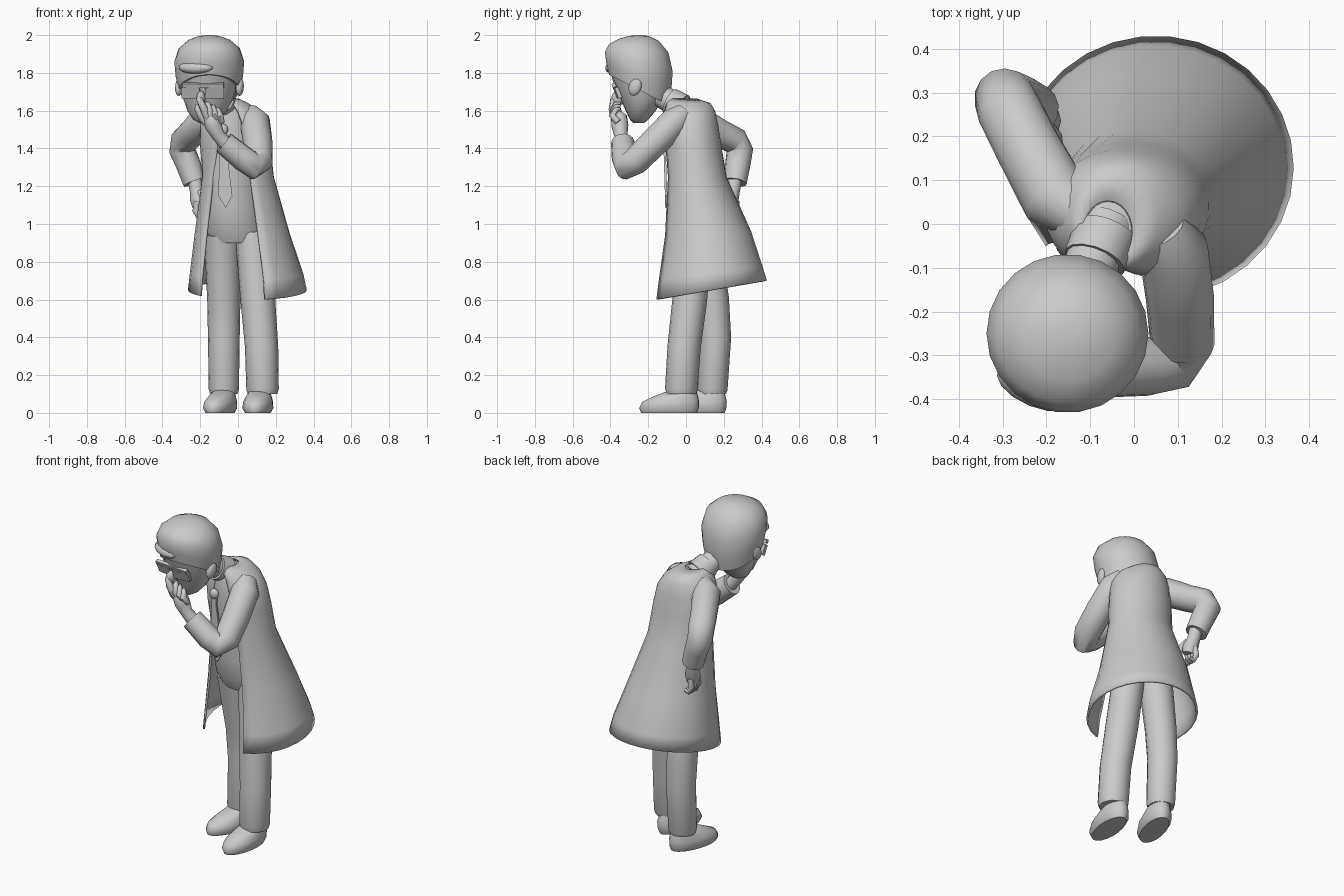
import bpy, bmesh
from math import sin, cos, radians, tau
from mathutils import Vector, Matrix

cube = bpy.data.objects.get("Cube")
if cube:
    bpy.data.objects.remove(cube)

grey = bpy.data.materials.new("plain_grey")
grey.use_nodes = True
grey.diffuse_color = (0.6, 0.6, 0.6, 1)
grey.node_tree.nodes["Principled BSDF"].inputs["Base Color"].default_value = (0.6, 0.6, 0.6, 1)


def finish(name, bm, angle=50):
    bmesh.ops.recalc_face_normals(bm, faces=bm.faces)
    mesh = bpy.data.meshes.new(name)
    bm.to_mesh(mesh)
    bm.free()
    mesh.materials.append(grey)
    obj = bpy.data.objects.new(name, mesh)
    bpy.context.collection.objects.link(obj)
    bpy.ops.object.select_all(action='DESELECT')
    obj.select_set(True)
    bpy.context.view_layer.objects.active = obj
    bpy.ops.object.shade_smooth_by_angle(angle=radians(angle))
    return obj


def skin(name, rings, closed=True, angle=50):
    """Join rings of points into a surface; closed rings get end caps."""
    bm = bmesh.new()
    loops = [[bm.verts.new(p) for p in ring] for ring in rings]
    n = len(loops[0])
    for a, b in zip(loops, loops[1:]):
        for i in range(n if closed else n - 1):
            j = (i + 1) % n
            bm.faces.new((a[i], a[j], b[j], b[i]))
    if closed:
        bm.faces.new(loops[0])
        bm.faces.new(loops[-1])
    return finish(name, bm, angle)


def stack(name, levels, n=20, tilt=0):
    """Horizontal ellipses: height, centre x, centre y, radius x, radius y."""
    return skin(name, [[(x + rx * cos(tau * i / n), y + ry * sin(tau * i / n),
                         z - tilt * ry * sin(tau * i / n)) for i in range(n)]
                       for z, x, y, rx, ry in levels])


def tube(name, path, n=12):
    """Round limb along points given as x, y, z, radius."""
    pts = [Vector(p[:3]) for p in path]
    last, turn, rings = Vector((0, 0, 1)), Matrix.Identity(3), []
    for k, p in enumerate(pts):
        d = (pts[min(k + 1, len(pts) - 1)] - pts[max(k - 1, 0)]).normalized()
        turn = last.rotation_difference(d).to_matrix() @ turn
        last = d
        r = path[k][3]
        rings.append([p + turn @ Vector((r * cos(tau * i / n), r * sin(tau * i / n), 0))
                      for i in range(n)])
    return skin(name, rings)


def ball(name, centre, size, yaw=0, pitch=0):
    bm = bmesh.new()
    bmesh.ops.create_uvsphere(bm, u_segments=14, v_segments=9, radius=1)
    bm.transform(Matrix.Translation(centre) @ Matrix.Rotation(radians(yaw), 4, 'Z')
                 @ Matrix.Rotation(radians(pitch), 4, 'X') @ Matrix.Diagonal((*size, 1)))
    return finish(name, bm)


def box(name, centre, size, yaw=0, pitch=0):
    bm = bmesh.new()
    bmesh.ops.create_cube(bm, size=1)
    bm.transform(Matrix.Translation(centre) @ Matrix.Rotation(radians(yaw), 4, 'Z')
                 @ Matrix.Rotation(radians(pitch), 4, 'X') @ Matrix.Diagonal((*size, 1)))
    return finish(name, bm, 30)


# Trousers
tube("left_leg", [(.13, -.025, .1, .078), (.13, -.025, .125, .086), (.125, -.01, .35, .088),
                  (.105, .02, .6, .092), (.075, .05, .95, .09)], 16)
tube("right_leg", [(-.075, .14, .1, .072), (-.075, .14, .125, .08), (-.075, .155, .4, .084),
                   (-.075, .14, .6, .088), (-.085, .08, .95, .095)], 16)


# Shoes, built along a turned foot axis
def shoe(name, x, y, yaw):
    spin = Matrix.Translation((x, y, 0)) @ Matrix.Rotation(radians(yaw), 4, 'Z')
    rings = []
    for z, back, length, width in ((0, 0, .15, .065), (.025, 0, .16, .08), (.06, .01, .152, .077),
                                   (.09, .04, .115, .066), (.12, .075, .07, .055)):
        rings.append([spin @ Vector((width * cos(tau * i / 18), back + length * sin(tau * i / 18), z))
                      for i in range(18)])
    skin(name, rings)


shoe("left_shoe", .105, -.09, -8)
shoe("right_shoe", -.095, .06, -18)

# Hips and shirt
stack("shirt_torso", [(.9, -.01, .075, .13, .1), (.97, -.015, .07, .155, .13),
                      (1.1, -.03, .06, .15, .14), (1.3, -.04, .045, .15, .135),
                      (1.5, -.045, .02, .15, .13), (1.6, -.05, .01, .11, .11),
                      (1.65, -.06, -.02, .06, .07)])

# Open coat: height, centre x, centre y, radius x, radius y, start and end angle, hem slope
coat_rings = []
for z, x, y, rx, ry, start, end, slope in (
        (.65, .05, .13, .315, .3, -73, 217, .17), (.74, .045, .125, .3, .282, -72, 217, .12),
        (.95, .022, .11, .252, .235, -70, 220, .05), (1.25, 0, .055, .19, .16, -70, 225, 0),
        (1.42, -.015, .035, .187, .152, -72, 240, 0), (1.53, -.025, .022, .178, .148, -74, 248, 0),
        (1.6, -.035, .018, .145, .136, -76, 250, 0), (1.64, -.045, .012, .1, .118, -80, 255, 0),
        (1.665, -.06, -.02, .06, .075, -85, 260, 0)):
    ring = []
    for i in range(25):
        a = radians(start + (end - start) * i / 24)
        ring.append((x + rx * cos(a), y + ry * sin(a), z + slope * ry * sin(a)))
    coat_rings.append(ring)
coat = skin("open_coat", coat_rings, closed=False)
thick = coat.modifiers.new("cloth", 'SOLIDIFY')
thick.thickness = .012
thick.offset = -1

# Tie
bm = bmesh.new()
outline = ((-.1, 1.5), (-.06, 1.5), (-.065, 1.44), (-.03, 1.15), (-.065, 1.085), (-.105, 1.15), (-.095, 1.44))
face = bm.faces.new([bm.verts.new((x, -.098 - .03 * (z - 1.1), z)) for x, z in outline])
extra = bmesh.ops.extrude_face_region(bm, geom=[face])
bmesh.ops.translate(bm, vec=(0, -.012, 0),
                    verts=[v for v in extra["geom"] if isinstance(v, bmesh.types.BMVert)])
finish("tie", bm, 30)
ball("tie_knot", (-.08, -.115, 1.5), (.028, .02, .03))

# Sleeves
tube("left_sleeve", [(.06, -.01, 1.58, .06), (.09, -.06, 1.54, .08), (.105, -.17, 1.43, .078),
                     (.11, -.27, 1.33, .074), (.085, -.315, 1.305, .07), (.03, -.325, 1.345, .068),
                     (-.075, -.335, 1.43, .062), (-.07, -.335, 1.425, .04)], 14)
tube("right_sleeve", [(-.12, .02, 1.58, .06), (-.18, .06, 1.55, .08), (-.245, .18, 1.48, .075),
                      (-.285, .26, 1.44, .074), (-.295, .285, 1.39, .071), (-.265, .275, 1.32, .067),
                      (-.23, .26, 1.22, .062), (-.232, .26, 1.23, .04)], 14)

# Raised left hand, pinching the bridge of the nose
tube("left_palm", [(-.06, -.335, 1.42, .04), (-.105, -.345, 1.47, .035), (-.13, -.35, 1.52, .045),
                   (-.145, -.355, 1.57, .042), (-.15, -.36, 1.59, .02)])
tube("left_index", [(-.155, -.365, 1.55, .022), (-.18, -.39, 1.61, .02),
                    (-.205, -.385, 1.66, .016), (-.21, -.375, 1.685, .008)], 8)
tube("left_thumb", [(-.14, -.34, 1.51, .022), (-.19, -.355, 1.56, .02),
                    (-.215, -.36, 1.61, .016), (-.22, -.36, 1.635, .007)], 8)
for k in range(3):
    x = -.14 + .026 * k
    tube(f"left_curled_finger_{k}", [(x, -.36, 1.54, .018), (x - .008, -.39, 1.595 - .01 * k, .018),
                                     (x - .02, -.37, 1.635 - .015 * k, .015),
                                     (x - .03, -.35, 1.64 - .015 * k, .008)], 8)

# Right hand resting on the hip
tube("right_palm", [(-.23, .26, 1.24, .038), (-.22, .25, 1.18, .036), (-.21, .235, 1.13, .044),
                    (-.205, .225, 1.09, .036)])
for k in range(4):
    y = .2 + .022 * k
    tube(f"right_finger_{k}", [(-.215, y, 1.12, .017), (-.225, y, 1.07, .017),
                               (-.205, y, 1.035, .016), (-.18, y, 1.04, .01)], 8)
tube("right_thumb", [(-.2, .22, 1.17, .02), (-.18, .195, 1.14, .018), (-.17, .185, 1.1, .01)], 8)

# Neck and shirt collar
tube("neck", [(-.06, .0, 1.6, .07), (-.1, -.1, 1.66, .062), (-.14, -.2, 1.72, .065)], 14)
tube("collar", [(-.065, -.02, 1.615, .075), (-.09, -.085, 1.65, .072), (-.09, -.085, 1.65, .05)], 14)

# Head: jaw and face, then the cap of hair
stack("face", [(1.535, -.17, -.25, .035, .03), (1.555, -.17, -.248, .07, .05),
               (1.6, -.163, -.24, .105, .08), (1.66, -.157, -.235, .132, .11),
               (1.74, -.152, -.24, .148, .142), (1.84, -.15, -.25, .16, .16)])
n = 22
hair = []
for z, r, slope in ((1.72, .13, .5), (1.71, .162, .5), (1.78, .178, .42), (1.86, .185, .28),
                    (1.93, .162, .14), (1.975, .11, .05), (1.995, .055, 0), (2, .02, 0)):
    hair.append([(-.152 + r * cos(tau * i / n), -.25 + r * .98 * sin(tau * i / n),
                  z - slope * r * sin(tau * i / n)) for i in range(n)])
skin("hair", hair)
ball("hair_fringe", (-.22, -.37, 1.83), (.1, .05, .035), -22, 15)

# Ears, nose and spectacles
for name, x, y, yaw in (("left_ear", .01, -.27, -15), ("right_ear", -.312, -.23, -15)):
    ball(name, (x, y, 1.725), (.02, .034, .048), yaw, -20)
ball("nose", (-.195, -.36, 1.665), (.022, .035, .04), -12, 20)
for name, x, y in (("right_lens", -.25, -.345), ("left_lens", -.125, -.362)):
    box(name, (x, y, 1.695), (.1, .02, .06), -12 if x < -.2 else 5, 22)
box("spectacle_bar", (-.185, -.372, 1.735), (.22, .02, .022), -5, 22)
